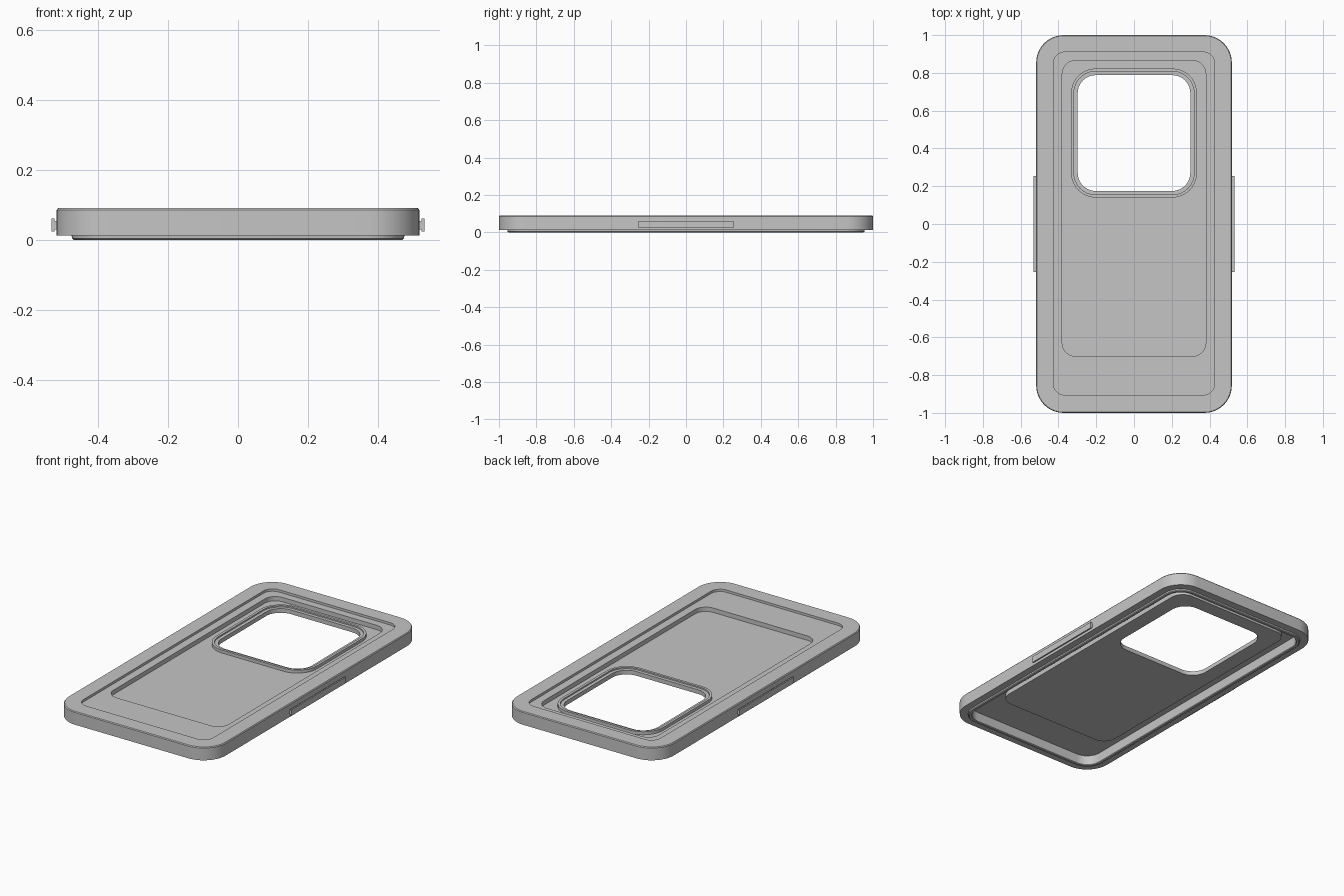
import bpy, bmesh, math

cube = bpy.data.objects.get("Cube")
if cube:
    bpy.data.objects.remove(cube, do_unlink=True)

# One plain grey for every part
GREY = (0.56, 0.56, 0.56, 1.0)
grey = bpy.data.materials.new("case grey")
grey.diffuse_color = GREY
grey.use_nodes = True
grey.node_tree.nodes["Principled BSDF"].inputs["Base Color"].default_value = GREY


def rounded_rect(bm, base, inset, z, steps=10):
    """Loop of vertices round a rectangle (half width, y min, y max, radius) moved inwards."""
    hx, y0, y1, r = base
    hx, y0, y1, r = hx - inset, y0 + inset, y1 - inset, max(r - inset, 0.01)
    corners = [(hx - r, y1 - r), (r - hx, y1 - r), (r - hx, y0 + r), (hx - r, y0 + r)]
    loop = []
    for i, (cx, cy) in enumerate(corners):
        for s in range(steps + 1):
            a = math.pi / 2 * (i + s / steps)
            loop.append(bm.verts.new((cx + r * math.cos(a), cy + r * math.sin(a), z)))
    return loop


def finish(name, bm):
    bmesh.ops.recalc_face_normals(bm, faces=bm.faces)
    mesh = bpy.data.meshes.new(name)
    bm.to_mesh(mesh)
    bm.free()
    mesh.materials.append(grey)
    ob = bpy.data.objects.new(name, mesh)
    bpy.context.collection.objects.link(ob)
    bpy.ops.object.select_all(action='DESELECT')
    ob.select_set(True)
    bpy.context.view_layer.objects.active = ob
    bpy.ops.object.shade_smooth_by_angle(angle=math.radians(30))


def ring(name, section):
    """Closed ring: a cross-section of (outline, inset, z) swept round its outlines."""
    bm = bmesh.new()
    loops = [rounded_rect(bm, *s) for s in section]
    n = len(loops[0])
    for a, b in zip(loops, loops[1:] + loops[:1]):
        for i in range(n):
            j = (i + 1) % n
            bm.faces.new((a[i], a[j], b[j], b[i]))
    finish(name, bm)


def box(name, x0, x1, half_y, z0, z1):
    bm = bmesh.new()
    bmesh.ops.create_cube(bm, size=1)
    for v in bm.verts:
        v.co = (x1 if v.co.x > 0 else x0, math.copysign(half_y, v.co.y),
                z1 if v.co.z > 0 else z0)
    finish(name, bm)


# Outlines: half width, y min, y max, corner radius
OUTER = (0.518, -1.0, 1.0, 0.145)
LIP = (0.475, -0.955, 0.955, 0.11)
OPENING = (0.427, -0.905, 0.91, 0.06)
TRAY = (0.38, -0.70, 0.865, 0.07)
WINDOW = (0.333, 0.14, 0.823, 0.13)

# Heights of the frame underside, the ledge and the tray floor
UNDER, LEDGE, LEDGE_UNDER, FLOOR, FLOOR_UNDER = 0.012, 0.076, 0.06, 0.05, 0.035

# Bumper frame with a rounded lip underneath
ring("bumper_frame", [
    (OUTER, 0, UNDER), (OUTER, 0, 0.085), (OUTER, 0.004, 0.09),
    (OPENING, 0, 0.09), (OPENING, 0, LEDGE_UNDER),
    (LIP, 0.022, LEDGE_UNDER), (LIP, 0.022, 0.004), (LIP, 0.018, 0),
    (LIP, 0.006, 0), (LIP, 0.001, 0.004), (LIP, 0, UNDER)])

# Back panel: a ledge stepping down to the shallow tray
ring("back_tray", [
    (OPENING, 0, LEDGE), (TRAY, 0, LEDGE), (TRAY, 0, FLOOR),
    (WINDOW, 0, FLOOR), (WINDOW, 0, FLOOR_UNDER),
    (TRAY, -0.01, FLOOR_UNDER), (TRAY, -0.01, LEDGE_UNDER), (OPENING, 0, LEDGE_UNDER)])

# Raised rim round the window
ring("window_rim", [
    (WINDOW, 0, FLOOR_UNDER), (WINDOW, 0, 0.068),
    (WINDOW, 0.015, 0.068), (WINDOW, 0.015, 0.06),
    (WINDOW, 0.035, 0.06), (WINDOW, 0.035, FLOOR_UNDER)])

# Side buttons: a stem and a wider cap on each side
for side, s in (("left", 1), ("right", -1)):
    box(side + "_button_stem", *sorted((s * 0.51, s * 0.526)), 0.255, 0.03, 0.053)
    box(side + "_button_cap", *sorted((s * 0.524, s * 0.532)), 0.255, 0.023, 0.06)
